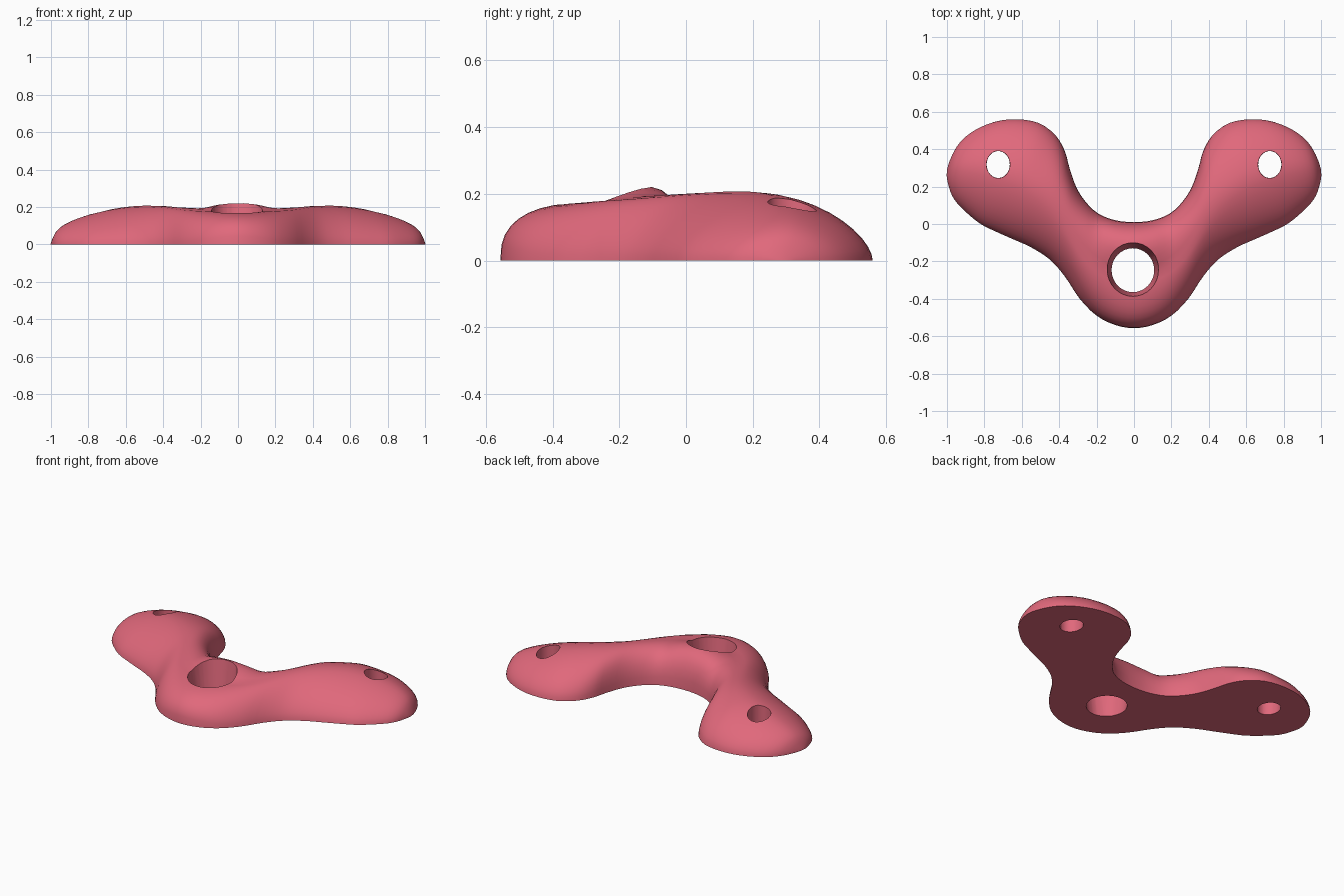
import bpy, bmesh, math
from mathutils import Vector

if "Cube" in bpy.data.objects:
    bpy.data.objects.remove(bpy.data.objects["Cube"])

# Stations along the right arm:
# inner edge x,y | outer edge x,y | height | inward ridge lift | outer fullness | inner fullness
STATIONS = [
    (0.00, 0.01, 0.00, -0.557, 0.174, 0.62, 2.6, 2.2), (0.10, 0.02, 0.10, -0.54, 0.175, 0.52, 2.4, 2.2),
    (0.19, 0.055, 0.20, -0.49, 0.18, 0.27, 2.0, 2.2), (0.26, 0.12, 0.29, -0.40, 0.187, 0.2, 1.75, 2.2),
    (0.31, 0.20, 0.37, -0.28, 0.196, 0.14, 1.65, 2.1), (0.345, 0.30, 0.45, -0.19, 0.203, 0.1, 1.6, 2.0),
    (0.37, 0.39, 0.55, -0.125, 0.207, 0.05, 1.6, 1.9), (0.42, 0.475, 0.65, -0.08, 0.206, 0.0, 1.6, 1.8),
    (0.51, 0.54, 0.74, -0.04, 0.197, 0.0, 1.6, 1.75), (0.63, 0.56, 0.82, 0.00, 0.178, 0.0, 1.6, 1.7),
    (0.75, 0.545, 0.90, 0.065, 0.15, 0.0, 1.65, 1.7), (0.87, 0.49, 0.96, 0.13, 0.113, 0.0, 1.7, 1.7),
    (0.95, 0.41, 0.99, 0.20, 0.068, 0.0, 1.8, 1.8), (1.0, 0.29, 1.0, 0.29, 0.0, 0.0, 1.8, 1.8)]


def catmull(a, b, c, d, t):
    return tuple(0.5 * (2*q + (r-p)*t + (2*p-5*q+4*r-s)*t*t + (3*q-p-3*r+s)*t**3)
                 for p, q, r, s in zip(a, b, c, d))


def smooth_stations(st, steps=3):
    flip, last = st[1], st[-2]
    start = (-flip[0], flip[1], -flip[2]) + flip[3:]
    end = last[2:4] + last[0:2] + last[4:]
    pts = [start] + st + [end]
    out = []
    for i in range(1, len(pts) - 2):
        out += [catmull(*pts[i-1:i+3], k / steps) for k in range(steps)]
    return out + [st[-1]]


def section(ix, iy, ox, oy, h, lift, e_out, e_in, n=20):
    ring = []
    for k in range(n + 1):
        u = math.cos(math.pi * k / n)
        e = e_in if u > 0 else e_out
        f = max(0.0, 1 - abs(u) ** e) ** (1 / e)
        t = (1 - u) / 2
        z = max(0.0, h) * f * (1 + lift * max(0.0, u) * 1.4)
        ring.append(Vector((ix + (ox-ix)*t, iy + (oy-iy)*t, z)))
    return ring


# Domed boomerang body, lofted tip to tip
half = [section(*s) for s in smooth_stations(STATIONS)]
left = [[Vector((-p.x, p.y, p.z)) for p in r] for r in reversed(half[1:])]
rings = left + half
bm = bmesh.new()
rows = [[bm.verts.new(p) for p in r] for r in rings]
for a, b in zip(rows, rows[1:]):
    for k in range(len(a) - 1):
        bm.faces.new((a[k], a[k+1], b[k+1], b[k]))
    bm.faces.new((a[-1], a[0], b[0], b[-1]))
bmesh.ops.remove_doubles(bm, verts=bm.verts, dist=0.0005)
bmesh.ops.recalc_face_normals(bm, faces=bm.faces)
mesh = bpy.data.meshes.new("boomerang_body")
bm.to_mesh(mesh)
bm.free()
body = bpy.data.objects.new("boomerang_body", mesh)
bpy.context.collection.objects.link(body)


# Through holes
def drill(x, y, r_low, r_top, stretch):
    slope = (r_top - r_low) / 0.2
    bpy.ops.mesh.primitive_cone_add(vertices=32, radius1=r_low - 0.1*slope,
                                    radius2=r_low + 0.4*slope, depth=0.5,
                                    location=(x, y, 0.15))
    cutter = bpy.context.object
    cutter.name = "hole_cutter"
    cutter.scale.y = stretch
    cutter.hide_render = True
    bpy.context.view_layer.objects.active = body
    mod = body.modifiers.new("hole", 'BOOLEAN')
    mod.operation = 'DIFFERENCE'
    mod.solver = 'EXACT'
    mod.object = cutter
    bpy.ops.object.modifier_apply(modifier=mod.name)
    bpy.data.objects.remove(cutter)


drill(-0.006, -0.247, 0.114, 0.14, 1.03)
for side in (-1, 1):
    drill(side * 0.726, 0.318, 0.062, 0.063, 1.16)

# Finish
mat = bpy.data.materials.new("rose")
mat.diffuse_color = (0.75, 0.14, 0.2, 1)
mat.use_nodes = True
mat.node_tree.nodes["Principled BSDF"].inputs["Base Color"].default_value = mat.diffuse_color
body.data.materials.clear()
body.data.materials.append(mat)
bpy.ops.object.select_all(action='DESELECT')
body.select_set(True)
bpy.context.view_layer.objects.active = body
bpy.ops.object.shade_smooth_by_angle(angle=math.radians(35))
